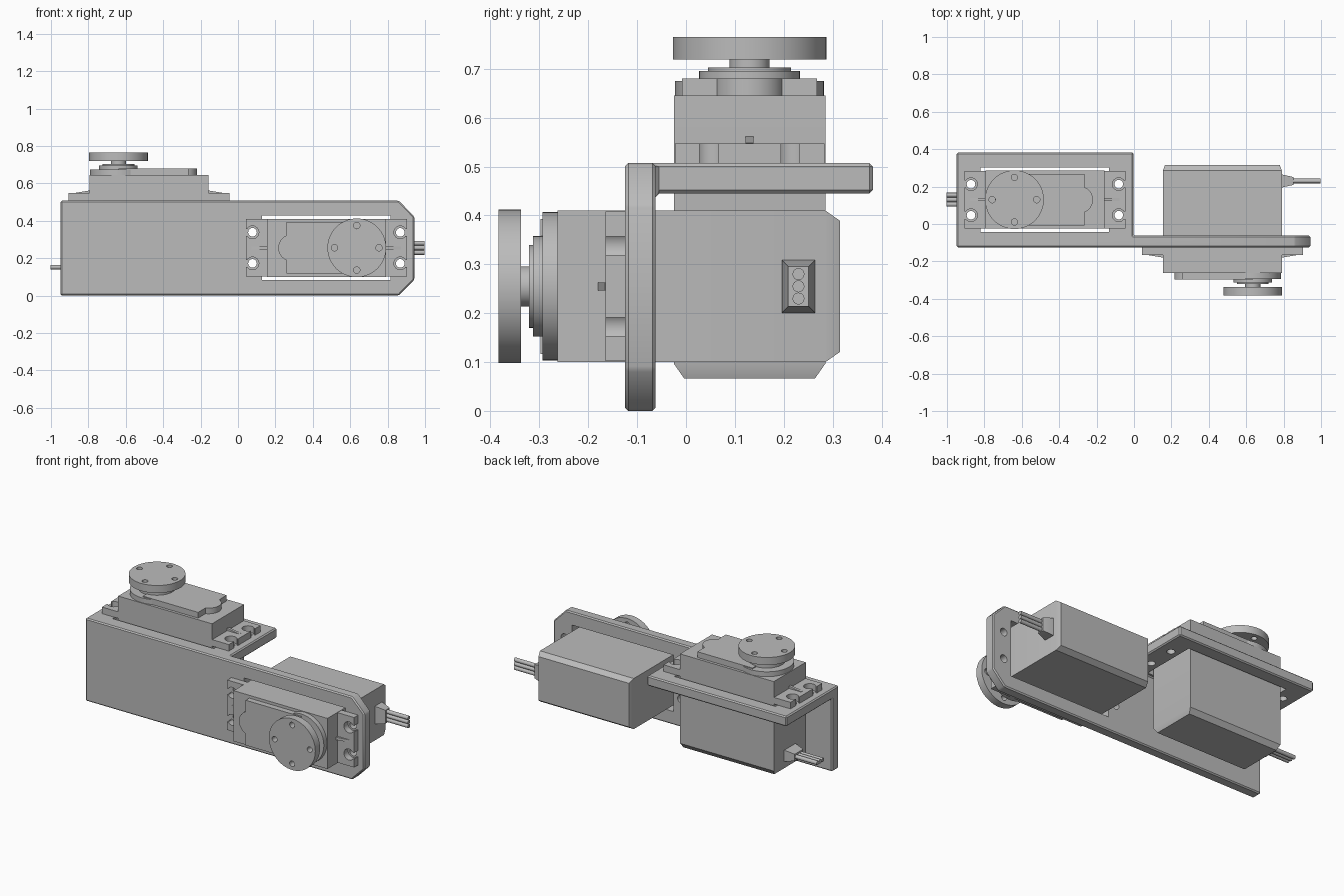
import bpy, bmesh, math
from mathutils import Matrix, Vector

cube = bpy.data.objects.get("Cube")
if cube:
    bpy.data.objects.remove(cube)

grey = bpy.data.materials.new("plain grey")
grey.use_nodes = True
grey.diffuse_color = (0.5, 0.5, 0.5, 1)
grey.node_tree.nodes["Principled BSDF"].inputs["Base Color"].default_value = (0.5, 0.5, 0.5, 1)


def finish(name, bm):
    bmesh.ops.recalc_face_normals(bm, faces=bm.faces)
    mesh = bpy.data.meshes.new(name)
    bm.to_mesh(mesh)
    bm.free()
    mesh.materials.append(grey)
    obj = bpy.data.objects.new(name, mesh)
    bpy.context.collection.objects.link(obj)
    return obj


def loft(name, rings):
    """Skin a list of equal-length point rings and cap both ends."""
    bm = bmesh.new()
    loops = [[bm.verts.new(p) for p in ring] for ring in rings]
    n = len(loops[0])
    for a, b in zip(loops, loops[1:]):
        for i in range(n):
            bm.faces.new((a[i], a[(i + 1) % n], b[(i + 1) % n], b[i]))
    bm.faces.new(loops[0][::-1])
    bm.faces.new(loops[-1])
    return finish(name, bm)


def rect(hu, hv, w, cu=0, cv=0):
    return [(cu + a * hu, cv + b * hv, w) for a, b in ((-1, -1), (1, -1), (1, 1), (-1, 1))]


def box(name, lo, hi):
    (x, y, z), (X, Y, Z) = lo, hi
    return loft(name, [[(x, y, h), (X, y, h), (X, Y, h), (x, Y, h)] for h in (z, Z)])


def cylinder(name, u, v, steps, sides=48):
    """Round stack along the local z axis; steps are (radius, height)."""
    angles = [2 * math.pi * i / sides for i in range(sides)]
    return loft(name, [[(u + r * math.cos(a), v + r * math.sin(a), h) for a in angles]
                       for r, h in steps])


def bake(obj):
    depsgraph = bpy.context.evaluated_depsgraph_get()
    mesh = bpy.data.meshes.new_from_object(obj.evaluated_get(depsgraph))
    obj.modifiers.clear()
    obj.data = mesh


def boolean(obj, other, operation="DIFFERENCE"):
    mod = obj.modifiers.new("boolean", "BOOLEAN")
    mod.operation, mod.object, mod.solver = operation, other, "EXACT"
    bpy.context.view_layer.update()
    bake(obj)
    bpy.data.objects.remove(other)


def bevel(obj, width, segments=1):
    mod = obj.modifiers.new("bevel", "BEVEL")
    mod.width, mod.segments, mod.limit_method = width, segments, "ANGLE"
    bpy.context.view_layer.update()
    bake(obj)


def smooth(obj):
    bpy.ops.object.select_all(action="DESELECT")
    obj.select_set(True)
    bpy.context.view_layer.objects.active = obj
    bpy.ops.object.shade_smooth_by_angle(angle=math.radians(30))


ENDS = (-1, 1)
HOLE_U, HOLE_V = 0.395, 0.083


def servo(prefix, frame):
    """One servo: local x runs to the output end, z to the horn, z = 0 on the plate."""
    parts = []

    # Case with a tapered bottom
    parts.append(loft("case", [rect(0.307, 0.134, -0.44), rect(0.318, 0.155, -0.41),
                               rect(0.318, 0.155, 0.138)]))

    # Mounting flange with open screw slots
    flange = box("flange", (-0.43, -0.153, 0), (0.43, 0.153, 0.04))
    for a in ENDS:
        for b in ENDS:
            u, v = a * HOLE_U, b * HOLE_V
            boolean(flange, cylinder("cutter", u, v, [(0.034, -0.1), (0.034, 0.1)], 24))
            out = a * 0.47
            boolean(flange, box("cutter", (min(u, out), v - 0.019, -0.1),
                                (max(u, out), v + 0.019, 0.1)))
        # Stiffening rib on each ear
        parts.append(loft("ear_rib", [[(a * 0.31, v, 0.03), (a * 0.31, v, 0.056),
                                       (a * 0.40, v, 0.041), (a * 0.40, v, 0.03)]
                                      for v in (-0.008, 0.008)]))
    parts.append(flange)

    # Lid and gear housing
    horn_u = 0.1625
    parts.append(cylinder("gear_cover", horn_u, 0, [(0.152, 0.13), (0.152, 0.168)]))
    parts.append(box("lid", (-0.212, -0.138, 0.13), (horn_u, 0.138, 0.173)))
    parts.append(cylinder("lid_bump", -0.185, 0, [(0.072, 0.13), (0.072, 0.173)]))
    parts.append(cylinder("output_collar", horn_u, 0,
                          [(0.103, 0.16), (0.103, 0.188), (0.085, 0.188), (0.085, 0.196),
                           (0.041, 0.196), (0.041, 0.22)]))

    # Round horn with four screw holes
    horn = cylinder("horn", horn_u, 0, [(0.157, 0.212), (0.157, 0.258)], 64)
    for i in range(4):
        a = i * math.pi / 2
        boolean(horn, cylinder("cutter", horn_u + 0.119 * math.cos(a), 0.119 * math.sin(a),
                               [(0.017, 0.1), (0.017, 0.3)], 20))
    parts.append(horn)

    # Cable boot and three wires
    cable_w = -0.355
    to_u = Matrix.Translation((0, 0, cable_w)) @ Matrix.Rotation(math.pi / 2, 4, "Y")
    boot = loft("cable_boot", [rect(0.034, 0.054, 0.31), rect(0.034, 0.054, 0.322),
                               rect(0.021, 0.041, 0.38)])
    wires = [cylinder("wire", 0, i * 0.025, [(0.0122, 0.36), (0.0122, 0.5255)], 16)
             for i in (-1, 0, 1)]
    for part in [boot] + wires:
        part.data.transform(to_u)
        parts.append(part)

    for part in parts:
        part.name = prefix + "_" + part.name.split(".")[0]
        part.data.transform(frame)
        smooth(part)


# Placement of the two servos on the bracket
front_frame = Matrix.Translation((0.4725, -0.125, 0.255)) @ Matrix.Rotation(math.pi / 2, 4, "X")
top_frame = Matrix.Translation((-0.4765, 0.13, 0.507)) @ Matrix.Rotation(math.pi, 4, "Z")

# Bracket: upright plate with clipped corners, joined to a shelf
outline = [(-0.948, 0), (0.86, 0), (0.943, 0.085), (0.943, 0.422), (0.86, 0.507), (-0.948, 0.507)]
bracket = loft("bracket", [[(x, y, z) for x, z in outline] for y in (-0.125, -0.062)])
boolean(bracket, box("shelf", (-0.948, -0.125, 0.445), (-0.003, 0.382, 0.507)), "UNION")
bm = bmesh.new()
bm.from_mesh(bracket.data)
bmesh.ops.remove_doubles(bm, verts=bm.verts, dist=0.0005)
bmesh.ops.dissolve_limit(bm, angle_limit=0.02, verts=bm.verts, edges=bm.edges)
bm.to_mesh(bracket.data)
bm.free()
bevel(bracket, 0.007)

# Servo windows and screw holes in the bracket
for frame in (front_frame, top_frame):
    window = loft("cutter", [rect(0.343, 0.173, -0.1), rect(0.343, 0.173, 0.05)])
    window.data.transform(frame)
    boolean(bracket, window)
    for a in ENDS:
        for b in ENDS:
            hole = cylinder("cutter", a * HOLE_U, b * HOLE_V, [(0.023, -0.1), (0.023, 0.05)], 24)
            hole.data.transform(frame)
            boolean(bracket, hole)
smooth(bracket)

servo("front_servo", front_frame)
servo("top_servo", top_frame)
